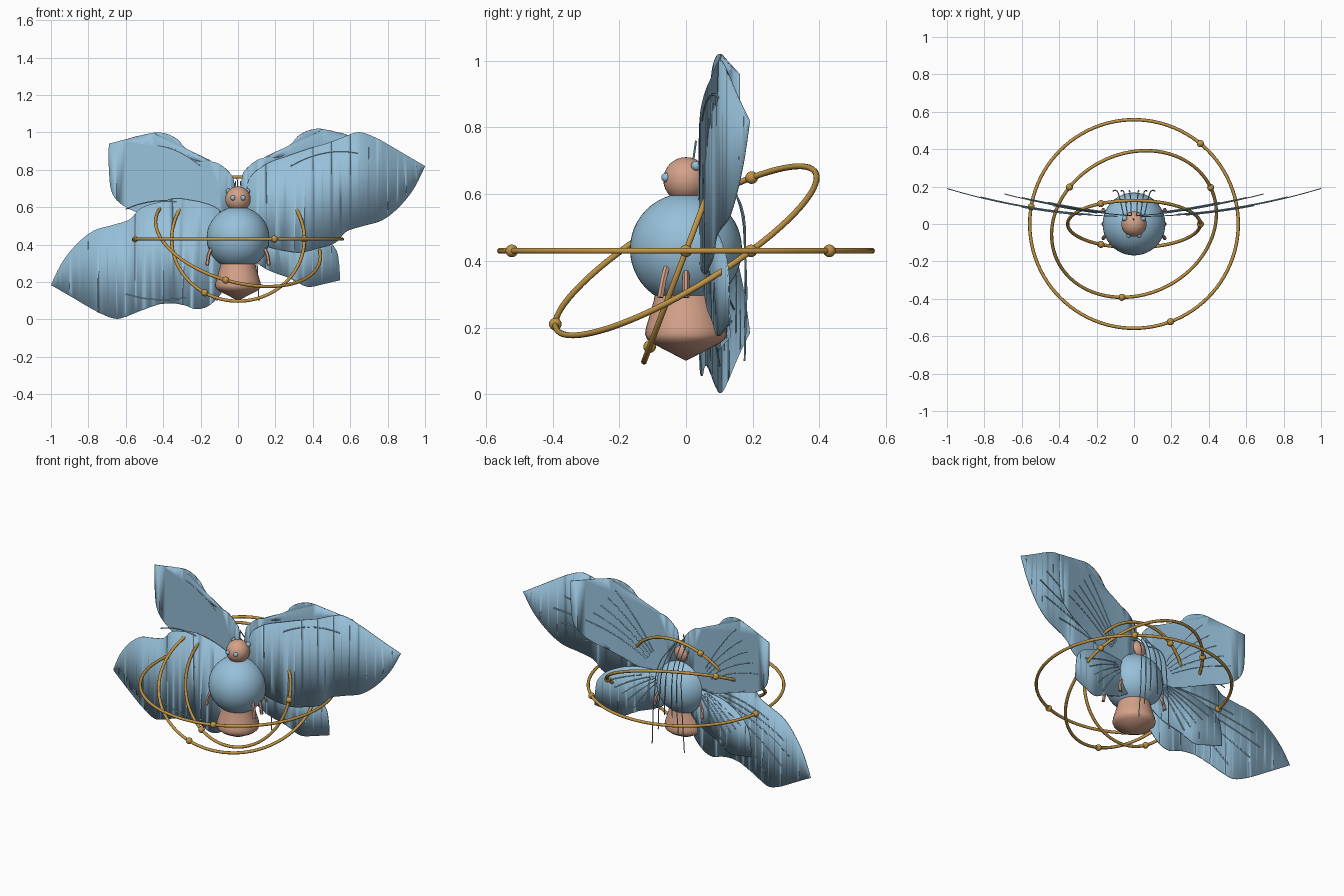
import bpy, bmesh, math
from mathutils import Vector

cube = bpy.data.objects.get("Cube")
if cube:
    bpy.data.objects.remove(cube)


def material(name, rgb):
    m = bpy.data.materials.new(name)
    m.use_nodes = True
    m.diffuse_color = (*rgb, 1)
    m.node_tree.nodes["Principled BSDF"].inputs["Base Color"].default_value = (*rgb, 1)
    return m


BLUE = material("sky_blue", (.31, .53, .70))
PEACH = material("peach", (.66, .36, .25))
GOLD = material("gold", (.53, .30, .06))


def finish(name, mat):
    ob = bpy.context.object
    ob.name = name
    ob.data.materials.clear()
    ob.data.materials.append(mat)
    bpy.ops.object.shade_smooth_by_angle(angle=math.radians(50))
    return ob


def ball(name, mat, at, r, seg=32):
    bpy.ops.mesh.primitive_uv_sphere_add(segments=seg, ring_count=seg // 2, radius=r, location=at)
    return finish(name, mat)


def select_only(ob):
    bpy.ops.object.select_all(action='DESELECT')
    ob.select_set(True)
    bpy.context.view_layer.objects.active = ob


def tube(name, mat, points, r):
    """Round tube through points, converted to mesh."""
    cu = bpy.data.curves.new(name, 'CURVE')
    cu.dimensions = '3D'
    cu.bevel_depth = r
    cu.bevel_resolution = 1
    cu.resolution_u = 6
    cu.use_fill_caps = True
    sp = cu.splines.new('BEZIER')
    sp.bezier_points.add(len(points) - 1)
    for bp, p in zip(sp.bezier_points, points):
        bp.co = p
        bp.handle_left_type = bp.handle_right_type = 'AUTO'
    ob = bpy.data.objects.new(name, cu)
    bpy.context.collection.objects.link(ob)
    select_only(ob)
    bpy.ops.object.convert(target='MESH')
    return finish(name, mat)


def smooth_loop(pts, steps=6):
    """Closed Catmull-Rom outline; a doubled point makes a sharp tip."""
    out, n = [], len(pts)
    for i in range(n):
        a, b, c, d = (Vector(pts[(i + k) % n]) for k in (-1, 0, 1, 2))
        if b == c:
            continue
        for s in range(steps):
            t = s / steps
            out.append(.5 * (2 * b + (c - a) * t + (2 * a - 5 * b + 4 * c - d) * t * t
                             + (3 * b - a - 3 * c + d) * t ** 3))
    return out


def petal(name, outline, bend):
    """Thin wing petal, bent backward along its span."""
    bm = bmesh.new()
    bm.faces.new([bm.verts.new((p.x, 0, p.y)) for p in smooth_loop(outline)])
    bmesh.ops.triangulate(bm, faces=bm.faces[:])
    for i in range(-20, 21):
        bmesh.ops.bisect_plane(bm, geom=bm.verts[:] + bm.edges[:] + bm.faces[:],
                               plane_co=(i / 20, 0, 0), plane_no=(1, 0, 0))
    for v in bm.verts:
        v.co.y = bend(abs(v.co.x))
    bmesh.ops.recalc_face_normals(bm, faces=bm.faces[:])
    me = bpy.data.meshes.new(name)
    bm.to_mesh(me)
    bm.free()
    ob = bpy.data.objects.new(name, me)
    bpy.context.collection.objects.link(ob)
    select_only(ob)
    mod = ob.modifiers.new("thickness", 'SOLIDIFY')
    mod.thickness = .005
    mod.offset = 0
    finish(name, BLUE)


def vein(name, a, b, sag, bend, lift=.003):
    """Thin raised rib lying on a petal."""
    a, b = Vector(a), Vector(b)
    pts = []
    for i in range(7):
        t = i / 6
        p = a.lerp(b, t) + Vector((0, sag * 4 * t * (1 - t)))
        pts.append((p.x, bend(abs(p.x)) + lift, p.y))
    tube(name, BLUE, pts, .0035)


def main_bend(x): return .04 + .15 * x * x
def upper_bend(x): return .045 + .2 * x ** 1.5
def lower_bend(x): return .05 + .2 * x ** 1.5


# Petal outlines (x, z)
main_outer = [(.4, .92), (.5, .95), (.6, .99), (.66, 1), (.75, .965), (.88, .89), (1, .82), (1, .82),
              (.94, .7), (.86, .6), (.77, .53), (.67, .5), (.58, .47), (.52, .41), (.43, .38),
              (.3, .36), (.1, .42)]
main_inner = [(.03, .6), (.06, .75), (.15, .83), (.28, .88)]
main_lobe = [(.05, .6), (.07, .82), (.14, .92), (.22, .95), (.3, .925)]
upper = [(.02, .55), (.02, .75), (.05, .81), (.12, .86), (.24, .875), (.32, .98), (.42, 1.02), (.53, 1),
         (.69, .96), (.69, .96), (.69, .83), (.67, .69), (.58, .61), (.4, .55), (.2, .48)]
lower = [(.05, .48), (.28, .5), (.44, .45), (.52, .38), (.54, .3), (.545, .21), (.545, .21), (.46, .19),
         (.37, .175), (.28, .22), (.15, .27), (.06, .35)]


def turned(p): return (-p[0], 1.005 - p[1])


petal("left_main_petal", main_inner + main_outer, main_bend)
petal("right_main_petal", [turned(p) for p in main_lobe + main_outer], main_bend)
for side, sx, drop_up, drop_low in (("left", 1, 0, 0), ("right", -1, .02, .04)):
    petal(side + "_upper_petal", [(sx * x, z - drop_up) for x, z in upper], upper_bend)
    petal(side + "_lower_petal", [(sx * x, z - drop_low) for x, z in lower], lower_bend)
    # Ribs fanning out from the wing root
    root = Vector((sx * .1, .5))
    for i in range(5):
        f = i / 4
        tip = (.62 + .2 * math.sin(f * 3), .92 - .34 * f)
        tip = Vector(tip if sx > 0 else turned(tip))
        vein(side + "_main_vein", root.lerp(tip, .25), tip, .02, main_bend)
        tip = Vector((sx * (.42 + .18 * f), .95 - .22 * f - drop_up))
        vein(side + "_upper_vein", root.lerp(tip, .25), tip, .02, upper_bend)
        tip = Vector((sx * (.3 + .16 * f), .24 + .14 * f - drop_low))
        vein(side + "_lower_vein", root.lerp(tip, .25), tip, .01, lower_bend)

# Bold front ribs
vein("left_front_vein", (.28, .82), (.64, .89), .035, main_bend, -.003)
vein("right_front_vein", turned((.28, .89)), turned((.6, .87)), -.02, main_bend, -.003)
vein("right_edge_vein", (-.6, .59), (-.33, .63), .02, main_bend, -.003)
vein("right_top_vein", (-.43, .93), (-.2, .82), .02, upper_bend, -.003)

# Body, head and eyes
ball("body", BLUE, (0, 0, .435), .168, 48)
ball("head", PEACH, (0, 0, .643), .068)
for sx in (-1, 1):
    ball("eye", BLUE, (sx * .027, -.06, .65), .014, 16)
    ball("ear", BLUE, (sx * .05, .03, .685), .015, 16)

# Abdomen turned from a profile
bm = bmesh.new()
profile = [(.09, .32), (.097, .28), (.108, .24), (.12, .2), (.123, .18), (.117, .165), (.1, .152), (0, .1)]
vs = [bm.verts.new((r, 0, z)) for r, z in profile]
es = [bm.edges.new(e) for e in zip(vs, vs[1:])]
bmesh.ops.spin(bm, geom=vs + es, cent=(0, 0, 0), axis=(0, 0, 1), angle=math.tau, steps=32)
bmesh.ops.remove_doubles(bm, verts=bm.verts[:], dist=.0005)
bmesh.ops.recalc_face_normals(bm, faces=bm.faces[:])
me = bpy.data.meshes.new("abdomen")
bm.to_mesh(me)
bm.free()
abdomen = bpy.data.objects.new("abdomen", me)
bpy.context.collection.objects.link(abdomen)
select_only(abdomen)
finish("abdomen", PEACH)

# Short legs and trailing strands
for sx in (-1, 1):
    for y in (-.055, 0, .055):
        tube("leg", PEACH, [(sx * .135, y, .39), (sx * .155, y * 1.2, .35), (sx * .165, y * 1.4, .29)], .01)
    for i in range(3):
        x = sx * (.02 + .03 * i)
        tube("strand", BLUE, [(x * .7, .05, .74 - .03 * i), (x, .15, .6), (x * 1.2, .178, .4),
                              (x * 1.4, .176, .3 - .1 * i)], .003)
tube("antenna", BLUE, [(0, .02, .69), (-.005, .03, .76)], .003)

# Tilted rings, each with three beads a third of a turn apart
rings = [("outer_ring", (.355, .43, 0), (-.55, .09, 0)),
         ("middle_ring", (.41, .195, 0), (-.34, .2, .22)),
         ("inner_ring", (.355, 0, 0), (-.18, .11, .29))]
centre = Vector((0, 0, .43))
for name, a, b in rings:
    a, b = Vector(a), Vector(b)
    normal = a.cross(b).normalized()
    bpy.ops.mesh.primitive_torus_add(major_segments=96, minor_segments=10, major_radius=a.length,
                                     minor_radius=.009, location=centre,
                                     rotation=normal.to_track_quat('Z', 'Y').to_euler())
    finish(name, GOLD)
    w = normal.cross(a)
    for k in range(3):
        t = k * math.tau / 3
        ball(name + "_bead", GOLD, centre + a * math.cos(t) + w * math.sin(t), .019, 16)
